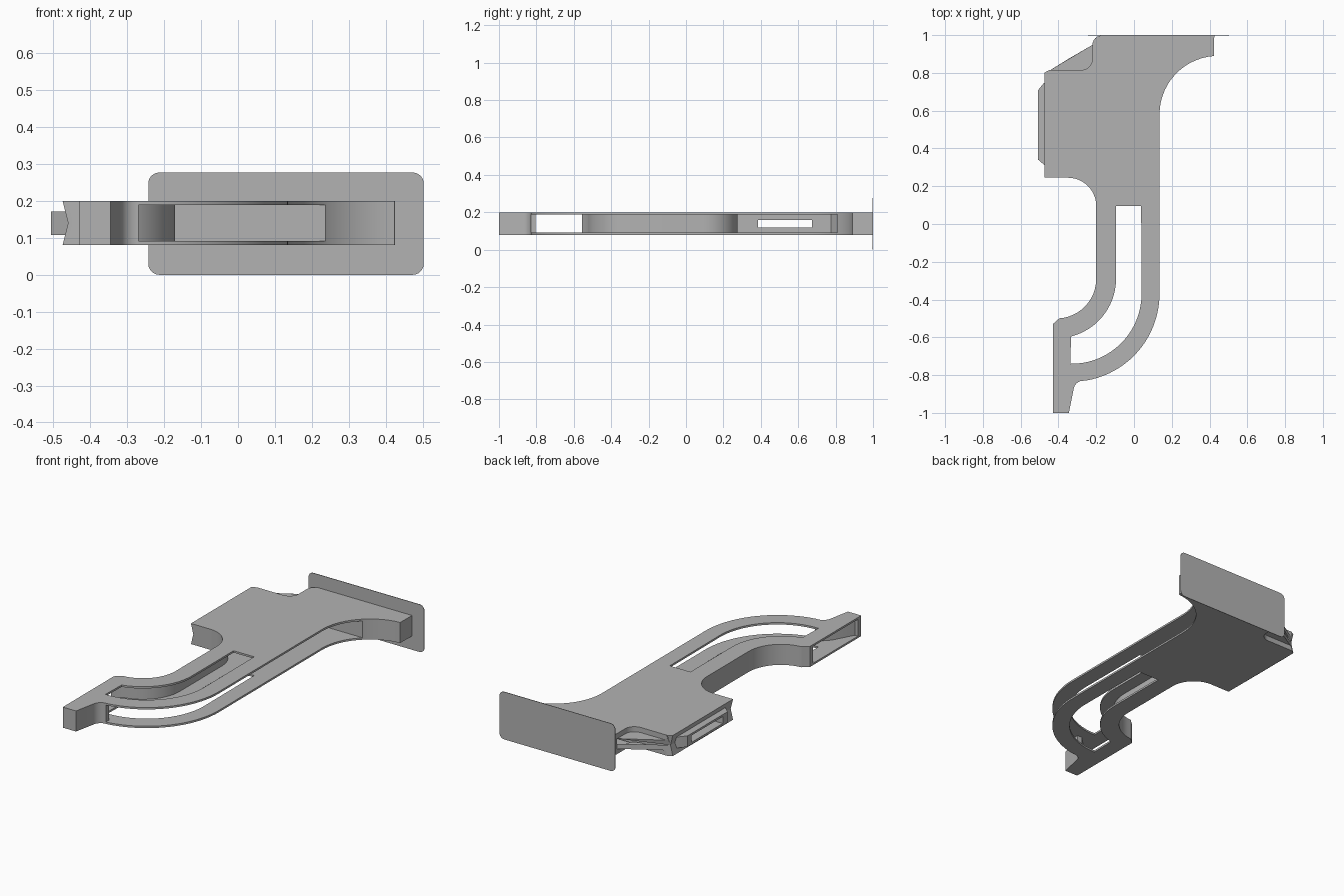
import bpy, bmesh
from math import sin, cos, radians

cube = bpy.data.objects.get("Cube")
if cube:
    bpy.data.objects.remove(cube)

grey = bpy.data.materials.new("plain grey")
grey.use_nodes = True
COLOUR = (0.45, 0.45, 0.45, 1)
grey.diffuse_color = COLOUR
grey.node_tree.nodes["Principled BSDF"].inputs["Base Color"].default_value = COLOUR

LOW, HIGH, MID = 0.08, 0.20, 0.14   # body underside, top and middle
SKIN = 0.011                        # thickness of the two cover plates


def arc(cx, cy, r, start, end, steps=12):
    angles = [radians(start + (end - start) * i / steps) for i in range(steps + 1)]
    return [(cx + r * cos(a), cy + r * sin(a)) for a in angles]


def prism(name, outline, levels, shift=None):
    """Loft an xy outline through z levels; shift may move points per level."""
    bm = bmesh.new()
    rings = []
    for z in levels:
        pts = [shift(x, y, z) if shift else (x, y) for x, y in outline]
        rings.append([bm.verts.new((x, y, z)) for x, y in pts])
    n = len(outline)
    for a, b in zip(rings, rings[1:]):
        for i in range(n):
            j = (i + 1) % n
            bm.faces.new((a[i], a[j], b[j], b[i]))
    bm.faces.new(rings[0])
    bm.faces.new(rings[-1])
    bmesh.ops.recalc_face_normals(bm, faces=bm.faces)
    mesh = bpy.data.meshes.new(name)
    bm.to_mesh(mesh)
    bm.free()
    mesh.materials.append(grey)
    obj = bpy.data.objects.new(name, mesh)
    bpy.context.collection.objects.link(obj)
    return obj


def rect(x0, x1, y0, y1):
    return [(x0, y0), (x1, y0), (x1, y1), (x0, y1)]


def carve(target, cutters):
    """Cut each helper out of the target, then remove the helpers."""
    for c in cutters:
        c.hide_render = True
        mod = target.modifiers.new("cut", 'BOOLEAN')
        mod.operation = 'DIFFERENCE'
        mod.solver = 'EXACT'
        mod.object = c
    graph = bpy.context.evaluated_depsgraph_get()
    mesh = bpy.data.meshes.new_from_object(target.evaluated_get(graph))
    target.modifiers.clear()
    target.data = mesh
    for c in cutters:
        bpy.data.objects.remove(c)


# Body: long curved frame with a V-grooved side face
body_outline = (
    [(0.425, 0.998)] + arc(-0.17, 0.948, 0.05, 90, 180, 6)
    + [(-0.475, 0.80), (-0.475, 0.245)]
    + arc(-0.35, 0.095, 0.15, 90, 0)
    + arc(-0.41, -0.29, 0.21, 0, -86)
    + [(-0.43, -0.53), (-0.43, -1.0), (-0.345, -1.0), (-0.32, -0.875)]
    + arc(-0.27, -0.88, 0.05, 165, 95, 5)
    + arc(-0.33, -0.37, 0.465, -81, 0, 20)
    + arc(0.445, 0.58, 0.31, 180, 94, 14))


def groove(x, y, z):
    return (x + 0.015, y) if x < -0.47 and z == MID else (x, y)


body = prism("frame_body", body_outline, (LOW, MID, HIGH), groove)

# Curved slot through the covers
slot = ([(0.038, 0.095), (-0.095, 0.095)]
        + arc(-0.41, -0.29, 0.315, 0, -76)
        + arc(-0.33, -0.37, 0.37, -91, 0, 18))

# Hollow between the covers, open along the outer curve and at the toe
hollow = ([(0.3, 0.81), (-0.39, 0.81), (-0.445, 0.775), (-0.445, 0.275)]
          + arc(-0.35, 0.095, 0.18, 90, 0)
          + arc(-0.41, -0.29, 0.24, 0, -80)
          + [(-0.41, -0.555), (-0.5, -0.555), (-0.5, -0.97), (-0.41, -0.97),
             (-0.345, -0.85), (-0.30, -0.805), (-0.27, -0.805),
             (-0.27, -0.9), (0.3, -0.9)])

# Scooped corner pockets on both covers
pocket = ([(-0.46, 0.815)] + arc(-0.28, 0.875, 0.06, -90, 0, 6)
          + [(-0.22, 0.97), (-0.46, 0.97)])

window = rect(-0.6, -0.40, 0.385, 0.675)

carve(body, [
    prism("slot_cutter", slot, (0, 0.3)),
    prism("hollow_cutter", hollow, (LOW + SKIN, HIGH - SKIN)),
    prism("upper_pocket_cutter", pocket, (0.17, 0.3)),
    prism("lower_pocket_cutter", pocket, (0, 0.11)),
    prism("window_cutter", window, (0.12, 0.16)),
])

# Side lug with a slotted window
lug_outline = [(-0.45, 0.77), (-0.478, 0.745), (-0.507, 0.71),
               (-0.507, 0.34), (-0.478, 0.315), (-0.45, 0.29)]
lug = prism("side_lug", lug_outline, (0.108, 0.172))
carve(lug, [prism("lug_window_cutter", window, (0.12, 0.16))])

# End plate with rounded corners, drawn flat then stood upright
X0, X1, TOP, R = -0.243, 0.503, 0.277, 0.03
plate_outline = (arc(X1 - R, R, R, -90, 0, 6) + arc(X1 - R, TOP - R, R, 0, 90, 6)
                 + arc(X0 + R, TOP - R, R, 90, 180, 6) + arc(X0 + R, R, R, 180, 270, 6))
plate = prism("end_plate", plate_outline, (-1.0, -0.997))
for v in plate.data.vertices:
    x, y, z = v.co
    v.co = (x, -z, y)

# Smooth curves, crisp edges
for obj in (body, lug, plate):
    bpy.ops.object.select_all(action='DESELECT')
    obj.select_set(True)
    bpy.context.view_layer.objects.active = obj
    bpy.ops.object.shade_smooth_by_angle(angle=radians(25))
